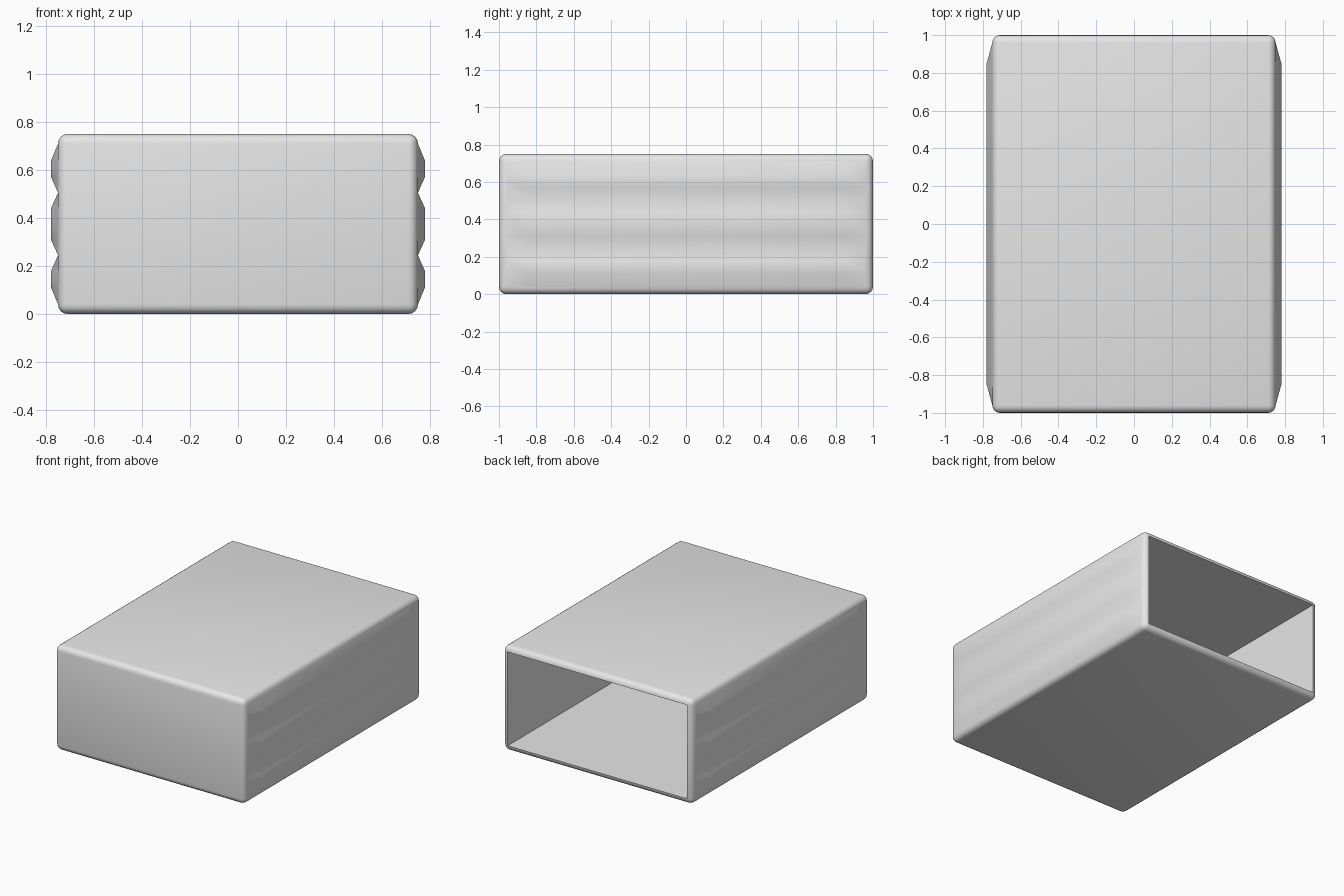
import bpy
import bmesh
from math import radians
from mathutils import Matrix, Vector

if "Cube" in bpy.data.objects:
    bpy.data.objects.remove(bpy.data.objects["Cube"], do_unlink=True)

HALF_X, HALF_Y, HEIGHT = 0.75, 1.0, 0.75
WALL = 0.04          # wall thickness and edge rounding
RIB_OUT = 0.03       # how far the ribs stand out
RIB_END = 0.85       # where the ribs start to taper
MID = HEIGHT / 2
VALLEYS = [0.13]             # heights from the middle, mirrored
CRESTS = [0.065, 0.198, 0.262]

grey = bpy.data.materials.new("light_grey")
grey.use_nodes = True
grey.diffuse_color = (0.8, 0.8, 0.8, 1)
grey.node_tree.nodes["Principled BSDF"].inputs["Base Color"].default_value = (0.8, 0.8, 0.8, 1)


def outer_side_faces(bm):
    return [f for f in bm.faces
            if abs(f.normal.x) > 0.99 and abs(f.calc_center_median().x) > HALF_X - 0.001]


def cut_sides(bm, point, normal):
    """Slice only the flat outer sides with a plane."""
    bm.normal_update()
    faces = outer_side_faces(bm)
    edges = {e for f in faces for e in f.edges}
    verts = {v for f in faces for v in f.verts}
    bmesh.ops.bisect_plane(bm, geom=list(verts) + list(edges) + faces, dist=0.0001,
                           plane_co=point, plane_no=normal)


bm = bmesh.new()

# Rounded box
bmesh.ops.create_cube(bm, size=1, matrix=Matrix.Translation((0, 0, MID))
                      @ Matrix.Diagonal((2 * HALF_X, 2 * HALF_Y, HEIGHT, 1)))
bmesh.ops.bevel(bm, geom=bm.edges[:], offset=WALL, segments=4, profile=0.5,
                affect='EDGES', clamp_overlap=True)
bm.normal_update()

# Cavity pushed in from the open back
back = max(bm.faces, key=lambda f: f.calc_center_median().y)
inner = bmesh.ops.extrude_discrete_faces(bm, faces=[back])["faces"][0]
bmesh.ops.translate(bm, verts=inner.verts[:], vec=(0, -2 * HALF_Y + WALL, 0))

# Three long tapered ribs on each side
for sign in (-1, 1):
    for h in VALLEYS + CRESTS:
        cut_sides(bm, Vector((0, 0, MID + sign * h)), Vector((0, 0, 1)))
    cut_sides(bm, Vector((0, sign * RIB_END, 0)), Vector((0, 1, 0)))
for v in bm.verts:
    on_side = abs(v.co.x) > HALF_X - 0.001 and abs(v.co.y) < RIB_END + 0.01
    if on_side and any(abs(abs(v.co.z - MID) - h) < 0.005 for h in CRESTS):
        v.co.x += RIB_OUT if v.co.x > 0 else -RIB_OUT

mesh = bpy.data.meshes.new("ribbed_sleeve")
bm.to_mesh(mesh)
bm.free()
mesh.materials.append(grey)
sleeve = bpy.data.objects.new("ribbed_sleeve", mesh)
bpy.context.collection.objects.link(sleeve)

bpy.ops.object.select_all(action='DESELECT')
sleeve.select_set(True)
bpy.context.view_layer.objects.active = sleeve
bpy.ops.object.shade_smooth_by_angle(angle=radians(35))
